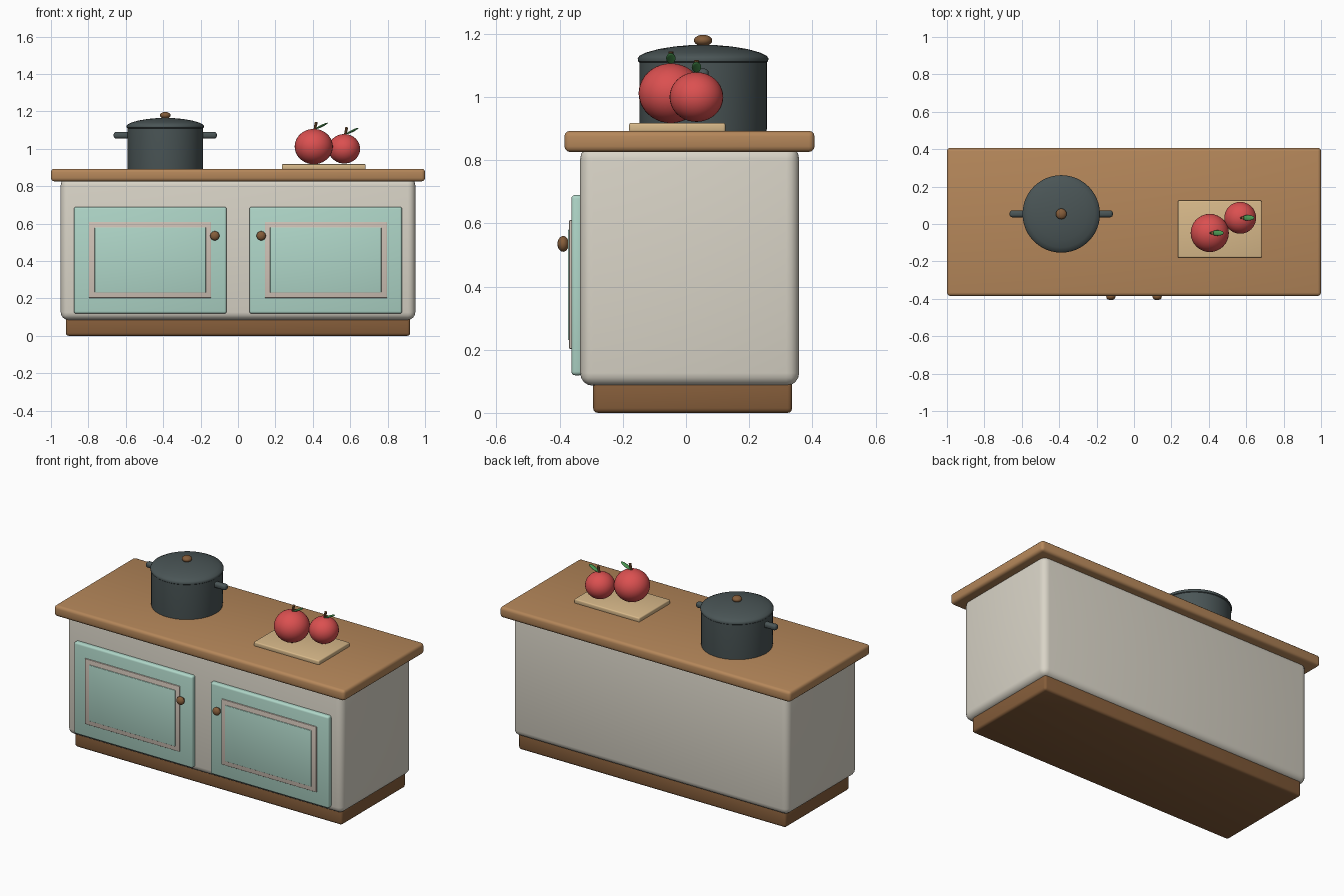
import bpy, bmesh, math
from mathutils import Vector

if "Cube" in bpy.data.objects:
    bpy.data.objects.remove(bpy.data.objects["Cube"])


def mat(name, hexcode):
    def lin(c):
        return c / 12.92 if c <= 0.04045 else ((c + 0.055) / 1.055) ** 2.4
    m = bpy.data.materials.new(name)
    rgb = [lin(int(hexcode[i:i + 2], 16) / 255) for i in (0, 2, 4)]
    m.diffuse_color = (*rgb, 1)
    m.use_nodes = True
    m.node_tree.nodes["Principled BSDF"].inputs["Base Color"].default_value = m.diffuse_color
    return m


WOOD = mat("counter_wood", "B5875A")
DARK = mat("dark_wood", "855D3A")
CREAM = mat("cream_paint", "D9D4C7")
MINT = mat("mint_paint", "AFD6C8")
TRIM = mat("trim_beige", "CFC2B6")
IRON = mat("pot_iron", "4A5556")
RED = mat("apple_red", "DB5050")
BOARD = mat("board_wood", "D8B98A")
GREEN = mat("leaf_green", "4C9A54")


def finish(name, bm, material, loc=(0, 0, 0), rot=(0, 0, 0), angle=40):
    bmesh.ops.recalc_face_normals(bm, faces=bm.faces)
    me = bpy.data.meshes.new(name)
    bm.to_mesh(me)
    bm.free()
    ob = bpy.data.objects.new(name, me)
    bpy.context.collection.objects.link(ob)
    ob.location, ob.rotation_euler = loc, rot
    me.materials.append(material)
    bpy.ops.object.select_all(action='DESELECT')
    ob.select_set(True)
    bpy.context.view_layer.objects.active = ob
    bpy.ops.object.shade_smooth_by_angle(angle=math.radians(angle))
    return ob


def box(name, lo, hi, material, bevel, seg=3):
    lo, hi = Vector(lo), Vector(hi)
    bm = bmesh.new()
    bmesh.ops.create_cube(bm, size=1)
    bmesh.ops.scale(bm, vec=hi - lo, verts=bm.verts)
    bmesh.ops.bevel(bm, geom=bm.edges[:], offset=bevel, segments=seg,
                    profile=0.5, affect='EDGES', clamp_overlap=True)
    return finish(name, bm, material, (lo + hi) / 2)


def ball(name, loc, radii, material, u=32, v=20, rot=(0, 0, 0)):
    bm = bmesh.new()
    bmesh.ops.create_uvsphere(bm, u_segments=u, v_segments=v, radius=1)
    bmesh.ops.scale(bm, vec=radii, verts=bm.verts)
    return finish(name, bm, material, loc, rot, 60)


def rod(name, loc, r1, r2, depth, material, rot=(0, 0, 0), n=12):
    bm = bmesh.new()
    bmesh.ops.create_cone(bm, cap_ends=True, segments=n, radius1=r1, radius2=r2, depth=depth)
    return finish(name, bm, material, loc, rot)


def lathe(name, profile, loc, material, n=48):
    bm = bmesh.new()
    vs = [bm.verts.new((r, 0, z)) for r, z in profile]
    es = [bm.edges.new(p) for p in zip(vs, vs[1:])]
    bmesh.ops.spin(bm, geom=vs + es, axis=(0, 0, 1), cent=(0, 0, 0),
                   angle=2 * math.pi, steps=n)
    bmesh.ops.remove_doubles(bm, verts=bm.verts, dist=1e-5)
    return finish(name, bm, material, loc)


# Cabinet carcass
box("plinth", (-0.92, -0.294, 0), (0.92, 0.336, 0.10), DARK, 0.015)
box("cabinet_body", (-0.948, -0.335, 0.086), (0.948, 0.358, 0.845), CREAM, 0.04, 4)
box("countertop", (-1, -0.385, 0.826), (1, 0.407, 0.893), WOOD, 0.018)

# Doors with trim, raised panel and knob
for side, s in (("left", -1), ("right", 1)):
    def slab(part, x0, x1, y0, y1, z0, z1, material, bevel):
        a, b = sorted((s * x0, s * x1))
        box(side + part, (a, y0, z0), (b, y1, z1), material, bevel)
    slab("_door", 0.061, 0.877, -0.363, -0.325, 0.119, 0.69, MINT, 0.012)
    slab("_door_trim", 0.144, 0.797, -0.370, -0.350, 0.203, 0.61, TRIM, 0.003)
    slab("_door_panel", 0.172, 0.766, -0.374, -0.350, 0.231, 0.58, MINT, 0.003)
    ball(side + "_door_knob", (s * 0.124, -0.389, 0.535), (0.025, 0.018, 0.025), DARK, 16, 10)
    rod(side + "_knob_stem", (s * 0.124, -0.372, 0.535), 0.01, 0.01, 0.03, DARK,
        (math.pi / 2, 0, 0))

# Cooking pot
PX, PY = -0.389, 0.054
lathe("pot_body", [(0, 0.885), (0.2, 0.885), (0.202, 0.90), (0.202, 1.115), (0, 1.115)],
      (PX, PY, 0), IRON)
lathe("pot_lid", [(0, 1.108), (0.2, 1.108), (0.206, 1.113), (0.207, 1.122), (0.202, 1.13),
                  (0.18, 1.141), (0.14, 1.152), (0.09, 1.160), (0.045, 1.164), (0, 1.165)],
      (PX, PY, 0), IRON)
ball("lid_knob", (PX, PY, 1.179), (0.029, 0.029, 0.018), DARK, 16, 10)
for side, s in (("left", -1), ("right", 1)):
    a, b = sorted((PX + s * 0.185, PX + s * 0.276))
    box(side + "_pot_handle", (a, PY - 0.018, 1.055), (b, PY + 0.018, 1.09), IRON, 0.014, 4)

# Cutting board with apples
box("cutting_board", (0.234, -0.18, 0.888), (0.683, 0.125, 0.918), BOARD, 0.007)
for name, x, y, z, r in (("large_apple", 0.405, -0.048, 1.012, 0.102),
                         ("small_apple", 0.568, 0.033, 1.0, 0.085)):
    top = z + 0.925 * r
    ball(name, (x, y, z), (r, r, 0.925 * r), RED)
    rod(name + "_stem", (x + 0.008, y, top + 0.01), 0.006, 0.008, 0.055, DARK,
        (0, math.radians(12), 0), 8)
    ball(name + "_leaf", (x + 0.042, y, top + 0.016), (0.037, 0.015, 0.006), GREEN, 16, 10,
         (0, math.radians(-26), 0))
